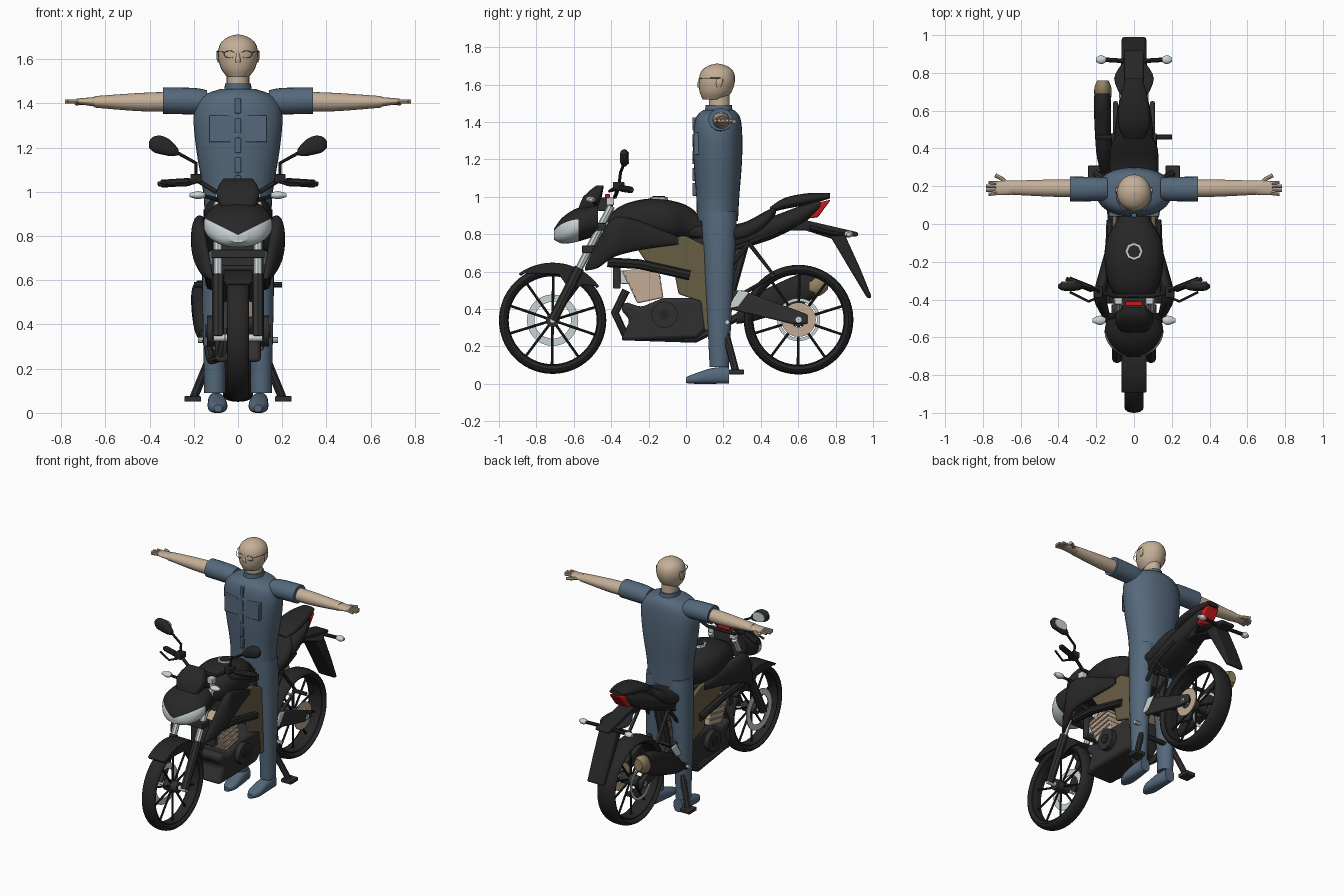
import bpy, bmesh, math
from mathutils import Vector

cube = bpy.data.objects.get("Cube")
if cube:
    bpy.data.objects.remove(cube, do_unlink=True)

made = []


def material(name, *rgb):
    mat = bpy.data.materials.new(name)
    mat.use_nodes = True
    mat.diffuse_color = (*rgb, 1)
    mat.node_tree.nodes["Principled BSDF"].inputs["Base Color"].default_value = (*rgb, 1)
    return mat


black = material("black plastic", .02, .02, .02)
grey = material("dark grey metal", .03, .03, .03)
cloth = material("blue cloth", .09, .14, .2)
skin = material("skin", .55, .43, .31)
olive = material("olive frame", .14, .11, .06)
silver = material("silver", .6, .66, .66)
red = material("red lamp", .6, .01, .01)
tan = material("tan engine metal", .54, .41, .3)
brass = material("brass tip", .3, .23, .12)


def finish(name, bm, mat, mirror=False, bevel=0):
    bmesh.ops.recalc_face_normals(bm, faces=bm.faces)
    mesh = bpy.data.meshes.new(name)
    bm.to_mesh(mesh)
    bm.free()
    mesh.materials.append(mat)
    ob = bpy.data.objects.new(name, mesh)
    bpy.context.collection.objects.link(ob)
    if bevel:
        mod = ob.modifiers.new("bevel", 'BEVEL')
        mod.width, mod.segments = bevel, 2
    if mirror:
        ob.modifiers.new("mirror", 'MIRROR')
    made.append(ob)
    return ob


def spline_rows(rows, steps):
    out, last = [], len(rows) - 1
    for i in range(last):
        quad = list(zip(rows[max(i - 1, 0)], rows[i], rows[i + 1], rows[min(i + 2, last)]))
        for s in range(steps):
            t = s / steps
            out.append([.5 * (2 * b + (c - a) * t + (2 * a - 5 * b + 4 * c - d) * t * t
                              + (3 * b - a - 3 * c + d) * t ** 3) for a, b, c, d in quad])
    return out + [rows[-1]]


def loft(name, axis, rows, mat, mirror=False, power=2.0, seg=24, steps=4):
    """Rows: position on axis, two centre coordinates, two radii."""
    order = {'x': (0, 1, 2), 'y': (1, 0, 2), 'z': (2, 0, 1)}[axis]
    bm, rings = bmesh.new(), []
    for t, u, v, ru, rv in spline_rows(rows, steps):
        ring = []
        for k in range(seg):
            a = math.tau * k / seg
            c, s = math.cos(a), math.sin(a)
            p = Vector()
            p[order[0]] = t
            p[order[1]] = u + ru * math.copysign(abs(c) ** (2 / power), c)
            p[order[2]] = v + rv * math.copysign(abs(s) ** (2 / power), s)
            ring.append(bm.verts.new(p))
        rings.append(ring)
    for low, high in zip(rings, rings[1:]):
        for k in range(seg):
            j = (k + 1) % seg
            bm.faces.new((low[k], low[j], high[j], high[k]))
    bm.faces.new(rings[0])
    bm.faces.new(rings[-1])
    return finish(name, bm, mat, mirror)


def plate(name, points, x0, x1, mat, mirror=False, bevel=.008):
    """Side outline in y, z drawn out between two x positions."""
    bm = bmesh.new()
    face = bm.faces.new([bm.verts.new((x0, y, z)) for y, z in points])
    new = bmesh.ops.extrude_face_region(bm, geom=[face])["geom"]
    bmesh.ops.translate(bm, vec=(x1 - x0, 0, 0), verts=[v for v in new if isinstance(v, bmesh.types.BMVert)])
    return finish(name, bm, mat, mirror, bevel)


def box(name, centre, size, mat, mirror=False):
    x, y, z = centre
    w, d, h = (s / 2 for s in size)
    return plate(name, [(y - d, z - h), (y + d, z - h), (y + d, z + h), (y - d, z + h)], x - w, x + w, mat, mirror, .004)


def lathe(name, y, z, outline, mat, seg=56, mirror=False):
    """Closed outline of x, radius turned about a sideways axle."""
    bm = bmesh.new()
    rings = [[bm.verts.new((x, y + r * math.cos(math.tau * k / seg), z + r * math.sin(math.tau * k / seg)))
              for k in range(seg)] for x, r in outline]
    for a, b in zip(rings, rings[1:] + rings[:1]):
        for k in range(seg):
            j = (k + 1) % seg
            bm.faces.new((a[k], a[j], b[j], b[k]))
    return finish(name, bm, mat, mirror)


def ring(name, y, z, x0, x1, inner, outer, mat, seg=56, mirror=False):
    return lathe(name, y, z, [(x0, inner), (x0, outer), (x1, outer), (x1, inner)], mat, seg, mirror)


def tube(name, paths, radius, mat, mirror=False, cyclic=False):
    curve = bpy.data.curves.new(name, 'CURVE')
    curve.dimensions, curve.bevel_depth, curve.bevel_resolution = '3D', radius, 2
    curve.use_fill_caps = True
    for path in paths:
        for side in ((1, -1) if mirror else (1,)):
            s = curve.splines.new('POLY')
            s.points.add(len(path) - 1)
            s.use_cyclic_u = cyclic
            for p, (x, y, z) in zip(s.points, path):
                p.co = (side * x, y, z, 1)
    curve.materials.append(mat)
    ob = bpy.data.objects.new(name, curve)
    bpy.context.collection.objects.link(ob)
    bpy.ops.object.select_all(action='DESELECT')
    ob.select_set(True)
    bpy.context.view_layer.objects.active = ob
    bpy.ops.object.convert(target='MESH')
    made.append(bpy.context.view_layer.objects.active)


# Wheels with tyres, rims, hubs, spokes and discs
for end, y, z, r, w in (("front", -.713, .34, .287, .05), ("rear", .602, .343, .293, .068)):
    section = [(w * math.cos(a), r - .026 + .026 * math.sin(a)) for a in [math.tau * k / 16 for k in range(16)]]
    lathe(end + "_tyre", y, z, section, black)
    ring(end + "_rim", y, z, -w * .7, w * .7, r - .05, r - .035, black)
    ring(end + "_hub", y, z, -w, w, .005, .036, grey, 24)
    ring(end + "_axle", y, z, -.11, .11, .002, .016, silver, 16)
    angles = [math.tau * k / 10 + .3 for k in range(10)]
    tube(end + "_spokes", [[(0, y + q * math.cos(a), z + q * math.sin(a)) for q in (.03, r - .045)] for a in angles],
         .007, black)
    ring(end + "_brake_disc", y, z, -w - .012, -w - .006, .098, .137 if end == "front" else .115, silver)
ring("rear_sprocket", .602, .343, .07, .077, .04, .092, tan, 40)

# Front mudguard, forks and radiator
arc = [math.radians(a) for a in range(36, 132, 6)]
outer = [(-.713 + .308 * math.cos(a), .34 + .308 * math.sin(a)) for a in arc]
inner = [(-.713 + .292 * math.cos(a), .34 + .292 * math.sin(a)) for a in reversed(arc)]
plate("front_mudguard", outer + inner, -.062, .062, black, bevel=.004)
plate("mudguard_side", outer + [(-.79, .59), (-.68, .585), (-.62, .5), (-.55, .53)], .052, .066, black, True, .003)
tube("fork_lower", [[(.09, -.713, .34), (.09, -.57, .62)]], .027, grey, True)
tube("fork_upper", [[(.09, -.58, .6), (.09, -.4, .95)]], .02, silver, True)
box("fork_cap", (.082, -.405, .975), (.04, .04, .04), silver, True)
box("fork_clamp", (0, -.46, .84), (.24, .07, .04), grey)
box("lower_clamp", (0, -.52, .72), (.24, .07, .04), grey)
box("radiator", (0, -.37, .59), (.18, .04, .16), grey)

# Headlamp cowl, cut along the lens edges
cowl = loft("headlamp_cowl", 'y', [(-.705, 0, .8, .04, .03), (-.66, 0, .82, .115, .07), (-.58, 0, .85, .155, .09),
                                   (-.47, 0, .88, .135, .085)], black, power=2.3, seg=40, steps=6)
cowl.data.materials.append(silver)
bm = bmesh.new()
bm.from_mesh(cowl.data)
for point, normal in (((0, 0, .805), (.5, 0, -1)), ((0, 0, .805), (-.5, 0, -1)), ((0, -.575, 0), (0, 1, 0))):
    bmesh.ops.bisect_plane(bm, geom=bm.verts[:] + bm.edges[:] + bm.faces[:], plane_co=point, plane_no=normal)
for f in bm.faces:
    c = f.calc_center_median()
    f.material_index = int(c.y < -.575 and c.z < .805 + .5 * abs(c.x))
bm.to_mesh(cowl.data)
bm.free()
loft("instrument_visor", 'z', [(.92, 0, -.53, .075, .05), (1.0, 0, -.5, .1, .05), (1.06, 0, -.46, .065, .02)], black,
     power=4, steps=2)
box("instrument_bar", (0, -.42, 1.005), (.09, .025, .02), red)
box("instrument_mount", (0, -.43, .96), (.12, .08, .07), grey)

# Handlebar, grips, levers, mirrors and signals
tube("handlebar", [[(0, -.38, 1), (.1, -.38, 1), (.18, -.36, 1.05), (.36, -.29, 1.035)]], .011, grey, True)
tube("grip", [[(.22, -.345, 1.045), (.345, -.295, 1.037)]], .018, black, True)
tube("lever", [[(.17, -.38, 1.05), (.24, -.41, 1.03), (.34, -.36, 1.04)]], .007, grey, True)
box("switch_block", (.19, -.36, 1.06), (.05, .06, .04), black, True)
tube("mirror_stem", [[(.19, -.36, 1.05), (.19, -.35, 1.13), (.28, -.33, 1.18)]], .008, black, True)
loft("mirror_head", 'x', [(.27, -.33, 1.18, .012, .014), (.3, -.33, 1.195, .022, .034), (.34, -.33, 1.21, .024, .042),
                          (.38, -.33, 1.215, .022, .036), (.402, -.33, 1.215, .008, .015)], black, True, 2.3)
loft("mirror_glass", 'y', [(-.31, .34, 1.208, .046, .032), (-.304, .34, 1.208, .046, .032)], silver, True, 2.3, steps=1)
tube("front_signal_stem", [[(.07, -.48, .96), (.17, -.51, .985)]], .009, black, True)
loft("front_signal", 'x', [(.15, -.51, .985, .012, .01), (.18, -.51, .985, .025, .018), (.22, -.51, .985, .01, .008)], silver, True)
tube("rear_signal_stem", [[(0, .86, .8), (.16, .87, .8)]], .012, black, True)
loft("rear_signal", 'x', [(.15, .87, .8, .014, .012), (.175, .87, .8, .024, .018), (.2, .87, .8, .012, .01)], silver, True)

# Tank, side shrouds, seats and tail
loft("fuel_tank", 'y', [(-.42, 0, .85, .06, .05), (-.33, 0, .875, .13, .085), (-.2, 0, .885, .155, .105),
                        (-.08, 0, .875, .145, .105), (.02, 0, .86, .09, .085), (.1, 0, .82, .07, .05)], black, power=2.6)
loft("filler_ring", 'z', [(.975, 0, -.145, .05, .05), (1.0, 0, -.145, .046, .046)], silver, seg=8, steps=1)
loft("filler_cap", 'z', [(.98, 0, -.145, .034, .034), (1.004, 0, -.145, .034, .034)], black, seg=8, steps=1)
loft("side_shroud", 'y', [(-.54, .125, .615, .012, .01), (-.47, .155, .695, .025, .075), (-.38, .178, .785, .035, .105),
                          (-.22, .145, .79, .03, .07), (-.04, .11, .765, .012, .02)], black, True, 2.2)
loft("rider_seat", 'y', [(-.02, 0, .83, .07, .04), (.15, 0, .8, .11, .05), (.3, 0, .81, .13, .05),
                         (.42, 0, .87, .12, .05), (.48, 0, .93, .07, .02)], black, power=2.6)
loft("pillion_seat", 'y', [(.45, 0, .93, .05, .015), (.53, 0, .965, .085, .03), (.66, 0, .99, .075, .03),
                           (.77, 0, 1.005, .045, .014)], black, power=2.6)
loft("tail_cowl", 'y', [(.25, 0, .76, .11, .05), (.45, 0, .83, .105, .06), (.62, 0, .905, .085, .05),
                        (.72, 0, .965, .05, .03)], black, power=2.6)
plate("tail_lamp", [(.66, .885), (.705, .89), (.775, .985), (.71, .97)], -.048, .048, red)
plate("rear_mudguard", [(.55, .82), (.64, .875), (.92, .81), (.92, .79), (.78, .775), (.64, .82)], -.05, .05, black)
loft("mudguard_wing", 'y', [(.66, 0, .835, .06, .02), (.77, 0, .805, .105, .015), (.86, 0, .8, .055, .012)], black)
plate("plate_hanger", [(.77, .79), (.85, .795), (.93, .62), (.995, .46), (.97, .455)], -.065, .065, black, bevel=.015)

# Frame, engine and swingarm
plate("main_frame", [(-.3, .78), (0, .79), (.14, .72), (.21, .6), (.22, .32), (.1, .28), (.08, .44), (-.04, .48),
                     (-.06, .58), (-.22, .66)], .09, .115, olive, True)
tube("lower_rail", [[(.13, -.42, .65), (.13, -.25, .64), (.12, .02, .58)]], .026, black, True)
box("air_box", (0, .04, .7), (.17, .42, .16), grey)
plate("cylinder_block", [(-.34, .6), (-.15, .64), (-.12, .46), (-.26, .43)], -.092, .092, tan)
for k in range(4):
    plate("cooling_fin", [(-.32 + k * .015, .58 - k * .035), (-.14 + k * .005, .61 - k * .035),
                          (-.14 + k * .005, .6 - k * .035), (-.32 + k * .015, .57 - k * .035)], -.1, .1, tan, bevel=0)
box("horn", (.05, -.33, .57), (.05, .04, .07), silver)
plate("engine_case", [(-.35, .23), (.06, .24), (.14, .32), (.11, .46), (-.12, .46), (-.24, .41), (-.33, .44), (-.35, .4), (-.3, .34)],
      -.105, .105, grey, bevel=.02)
ring("engine_cover", -.115, .37, .1, .14, .004, .07, grey, 28, True)
ring("engine_bolt", -.115, .37, .14, .147, .002, .03, black, 20, True)
plate("swingarm", [(.14, .42), (.15, .5), (.3, .5), (.65, .37), (.65, .32), (.57, .32)], .085, .11, grey, True)
plate("peg_hanger", [(.22, .4), (.28, .41), (.34, .49), (.28, .5)], .115, .128, silver, True)
tube("rider_peg", [[(.11, .22, .33), (.18, .22, .33)]], .013, silver, True)
tube("pillion_peg", [[(.1, .46, .58), (.2, .46, .58)]], .013, grey, True)
tube("seat_rail", [[(.1, .15, .68), (.09, .5, .82)], [(.11, .22, .6), (.1, .34, .76)],
                   [(.11, .25, .45), (.11, .47, .58), (.1, .33, .76)]], .012, grey, True)
tube("shock", [[(0, .22, .45), (0, .3, .74)]], .035, grey)

# Exhaust and stand
tube("exhaust_pipe", [[(-.05, -.32, .5), (-.05, -.38, .38), (-.08, -.32, .25), (-.12, .05, .24), (-.15, .3, .37)]], .022, grey)
loft("muffler", 'y', [(.27, -.15, .35, .025, .03), (.38, -.16, .41, .04, .07), (.6, -.167, .5, .045, .085),
                      (.69, -.167, .53, .043, .07)], black, power=2.5)
loft("muffler_tip", 'y', [(.66, -.165, .52, .044, .06), (.72, -.165, .535, .045, .062), (.76, -.165, .545, .03, .04)], brass)
tube("stand_leg", [[(.1, .2, .33), (.13, .22, .24), (.2, .265, .07)]], .02, grey, True)
tube("stand_bar", [[(-.12, .21, .27), (.12, .21, .27)]], .016, grey)
box("stand_foot", (.205, .27, .063), (.075, .08, .025), grey, True)

# Clothing
loft("shirt", 'z', [(.87, 0, .168, .15, .11), (1.0, 0, .17, .158, .115), (1.2, 0, .17, .19, .13), (1.35, 0, .17, .2, .13),
                    (1.43, 0, .172, .165, .115), (1.465, 0, .175, .08, .08)], cloth, power=2.2, seg=32)
loft("collar", 'z', [(1.44, 0, .175, .066, .076), (1.49, 0, .175, .058, .07)], cloth, steps=1)
loft("sleeve", 'x', [(.14, .185, 1.405, .06, .055), (.2, .185, 1.41, .064, .06), (.34, .185, 1.413, .066, .06)], cloth, True)
loft("trouser_leg", 'z', [(.09, .105, .178, .048, .052), (.3, .105, .178, .052, .062), (.55, .1, .178, .062, .076),
                          (.8, .085, .178, .076, .092), (.92, .08, .175, .075, .095)], cloth, True)
loft("shoe", 'y', [(0, .09, .02, .018, .016), (.05, .092, .028, .043, .028), (.14, .095, .042, .042, .042),
                   (.23, .1, .047, .035, .045)], cloth, True, 2.5)
box("chest_pocket", (.082, .06, 1.285), (.1, .04, .12), cloth, True)
for z in (1.39, 1.3, 1.21, 1.12, 1.04):
    box("shirt_placket", (0, .05, z), (.026, .03, .07), cloth)

# Head, arms and hands
loft("neck", 'z', [(1.45, 0, .178, .052, .056), (1.58, 0, .178, .05, .055)], skin, steps=1)
loft("head", 'z', [(1.52, 0, .15, .05, .06), (1.56, 0, .158, .078, .085), (1.62, 0, .165, .091, .097),
                   (1.67, 0, .167, .08, .086), (1.7, 0, .168, .046, .05), (1.712, 0, .168, .006, .006)], skin)
loft("nose", 'z', [(1.585, 0, .075, .012, .012), (1.6, 0, .074, .012, .014), (1.635, 0, .077, .006, .008)], skin)
loft("ear", 'z', [(1.585, .086, .175, .006, .01), (1.61, .091, .178, .007, .018), (1.64, .09, .182, .005, .014)], skin, True)
lens = [(.038 + .026 * math.cos(a), .072, 1.622 + .016 * math.sin(a)) for a in [math.tau * k / 16 for k in range(16)]]
tube("spectacle_rim", [lens], .0015, olive, True, True)
tube("spectacle_arm", [[(.064, .072, 1.632), (.092, .13, 1.635), (.097, .185, 1.635)]], .0015, olive, True)
loft("forearm", 'x', [(.32, .188, 1.408, .046, .044), (.45, .19, 1.406, .045, .041), (.65, .192, 1.407, .037, .026)], skin, True)
loft("palm", 'x', [(.63, .192, 1.407, .034, .024), (.67, .192, 1.408, .039, .019), (.73, .19, 1.41, .036, .012)], skin, True)
tube("fingers", [[(.72, .163 + k * .018, 1.41), (.77 + .013 * (k in (1, 2)), .157 + k * .021, 1.408)] for k in range(4)],
     .009, skin, True)
tube("thumb", [[(.66, .205, 1.408), (.7, .24, 1.404), (.735, .258, 1.402)]], .011, skin, True)

# Smooth shading with crisp edges
bpy.ops.object.select_all(action='DESELECT')
for ob in made:
    ob.select_set(True)
bpy.context.view_layer.objects.active = made[0]
bpy.ops.object.shade_smooth_by_angle(angle=math.radians(40))
